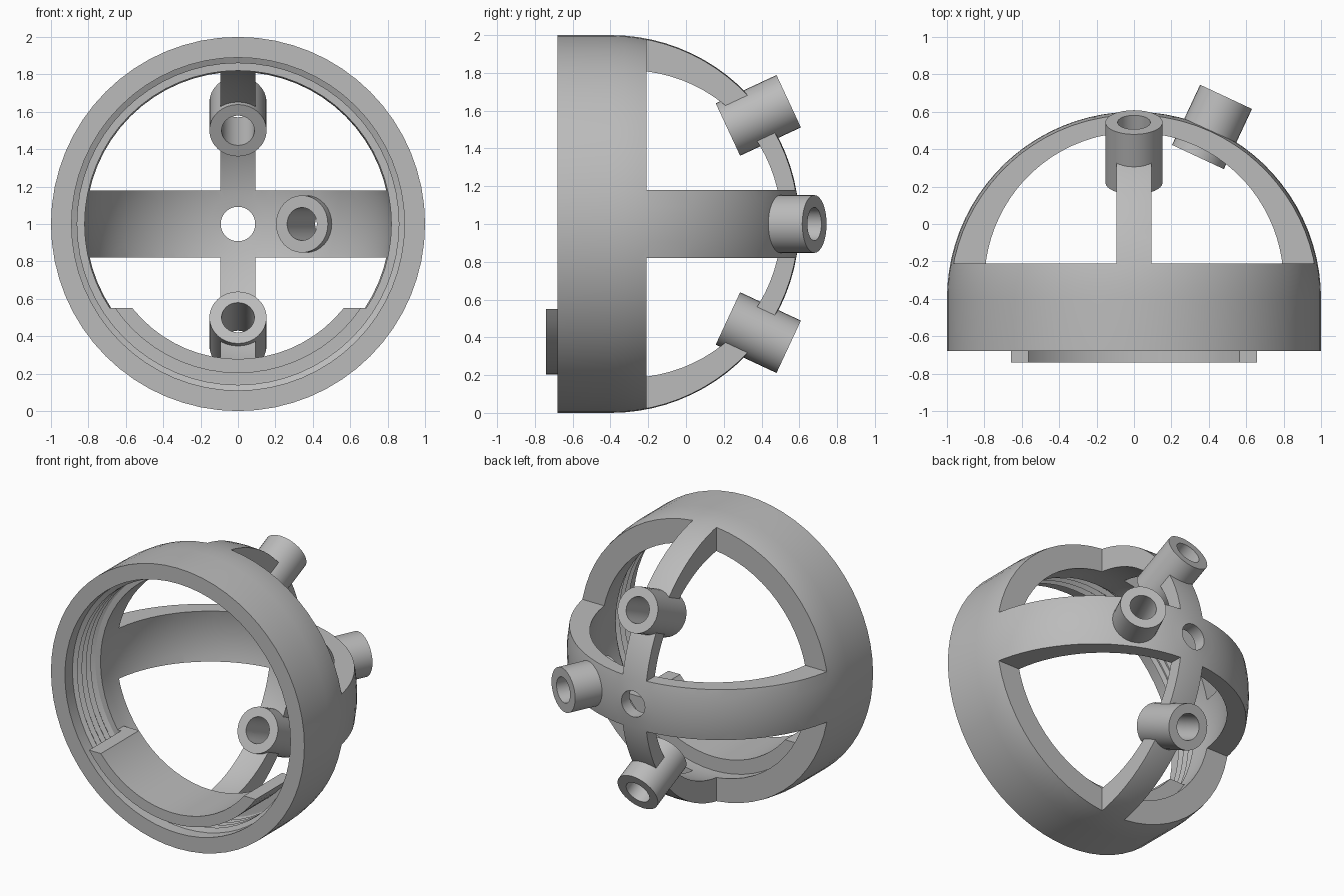
import bpy, bmesh
from math import sin, cos, pi, radians, sqrt, asin
from mathutils import Vector, Matrix

cube = bpy.data.objects.get("Cube")
if cube:
    bpy.data.objects.remove(cube, do_unlink=True)

grey = bpy.data.materials.new("plain grey")
grey.use_nodes = True
grey.diffuse_color = (0.5, 0.5, 0.5, 1)
grey.node_tree.nodes["Principled BSDF"].inputs["Base Color"].default_value = (0.5, 0.5, 0.5, 1)


def finish(name, bm):
    bmesh.ops.recalc_face_normals(bm, faces=bm.faces)
    mesh = bpy.data.meshes.new(name)
    bm.to_mesh(mesh)
    bm.free()
    obj = bpy.data.objects.new(name, mesh)
    mesh.materials.append(grey)
    bpy.context.collection.objects.link(obj)
    return obj


def revolve(name, profile, steps=64, matrix=Matrix.Translation((0, 0, 1))):
    """Turn a closed (y, radius) outline round the y axis."""
    bm = bmesh.new()
    rings = []
    for i in range(steps):
        a = 2 * pi * i / steps
        rings.append([bm.verts.new(matrix @ Vector((r * sin(a), y, r * cos(a)))) for y, r in profile])
    n = len(profile)
    for i in range(steps):
        p, q = rings[i], rings[(i + 1) % steps]
        for j in range(n):
            k = (j + 1) % n
            bm.faces.new((p[j], p[k], q[k], q[j]))
    return finish(name, bm)


def box(bm, low, high):
    low, high = Vector(low), Vector(high)
    size = Matrix.Diagonal((high - low).to_4d())
    size[3][3] = 1
    bmesh.ops.create_cube(bm, size=1, matrix=Matrix.Translation((low + high) / 2) @ size)


def cut(obj, cutter):
    cutter.hide_render = True
    mod = obj.modifiers.new("cut", "BOOLEAN")
    mod.operation = "DIFFERENCE"
    mod.solver = "EXACT"
    mod.object = cutter
    bpy.context.view_layer.objects.active = obj
    bpy.ops.object.modifier_apply(modifier=mod.name)
    bpy.data.objects.remove(cutter, do_unlink=True)


def arc(centre, radius, hole, steps=20):
    """Quarter arc from the rim to the edge of the apex hole."""
    end = pi / 2 - asin(hole / radius)
    return [(centre + radius * sin(end * i / steps), radius * cos(end * i / steps))
            for i in range(steps + 1)]


# Domed shell: ring wall, dome with apex hole, threaded mouth
hole = 0.092
threads = []
for i in range(5):
    y = -0.38 - 0.05 * i
    threads += [(y, 0.86), (y - 0.015, 0.89), (y - 0.035, 0.89)]
shell = revolve("domed_frame", [(-0.68, 1.0)] + arc(-0.4, 1.0, hole)
                + arc(-0.31, 0.82, hole)[::-1] + [(-0.379, 0.82)] + threads + [(-0.68, 0.89)])

# Four windows leave a cross of straps behind the ring
bm = bmesh.new()
for sx in (-1, 1):
    for sz in (-1, 1):
        xs = sorted((sx * 0.093, sx * 1.3))
        zs = sorted((1 + sz * 0.18, 1 + sz * 1.3))
        box(bm, (xs[0], -0.21, zs[0]), (xs[1], 1, zs[1]))
cut(shell, finish("window_cutter", bm))

# Three tilted tubes through the straps: (name, inner end, direction)
tilt_s, tilt_c = sin(radians(25)), cos(radians(25))
tubes = [("upper_tube", (0, 0.222, 1.5), (0, tilt_c, tilt_s)),
         ("lower_tube", (0, 0.222, 0.5), (0, tilt_c, -tilt_s)),
         ("left_tube", (0.342, 0.358, 1), (tilt_s, tilt_c, 0))]
length, outer, bore = 0.355, 0.153, 0.088
parts = [shell]
for name, start, direction in tubes:
    turn = Vector((0, 1, 0)).rotation_difference(Vector(direction)).to_matrix().to_4x4()
    place = Matrix.Translation(start) @ turn
    parts.append(revolve(name, [(0, bore), (0, outer), (length, outer), (length, bore)], 32, place))
    bm = bmesh.new()
    bmesh.ops.create_cone(bm, cap_ends=True, segments=32, radius1=bore, radius2=bore, depth=length,
                          matrix=place @ Matrix.Translation((0, length / 2, 0))
                          @ Matrix.Rotation(pi / 2, 4, "X"))
    cut(shell, finish("bore_cutter", bm))

# Curved lip along the bottom of the mouth, trimmed level at its ends
lip = revolve("bottom_lip", [(-0.74, 0.722), (-0.74, 0.797), (-0.38, 0.797), (-0.38, 0.85),
                             (-0.31, 0.85), (-0.31, 0.722)])
bm = bmesh.new()
box(bm, (-1.2, -1, 0.55), (1.2, 1, 2.2))
cut(lip, finish("lip_cutter", bm))
parts.append(lip)

# Smooth rounds, keep edges sharp
bpy.ops.object.select_all(action="DESELECT")
for obj in parts:
    obj.select_set(True)
bpy.context.view_layer.objects.active = shell
bpy.ops.object.shade_smooth_by_angle(angle=radians(25))
